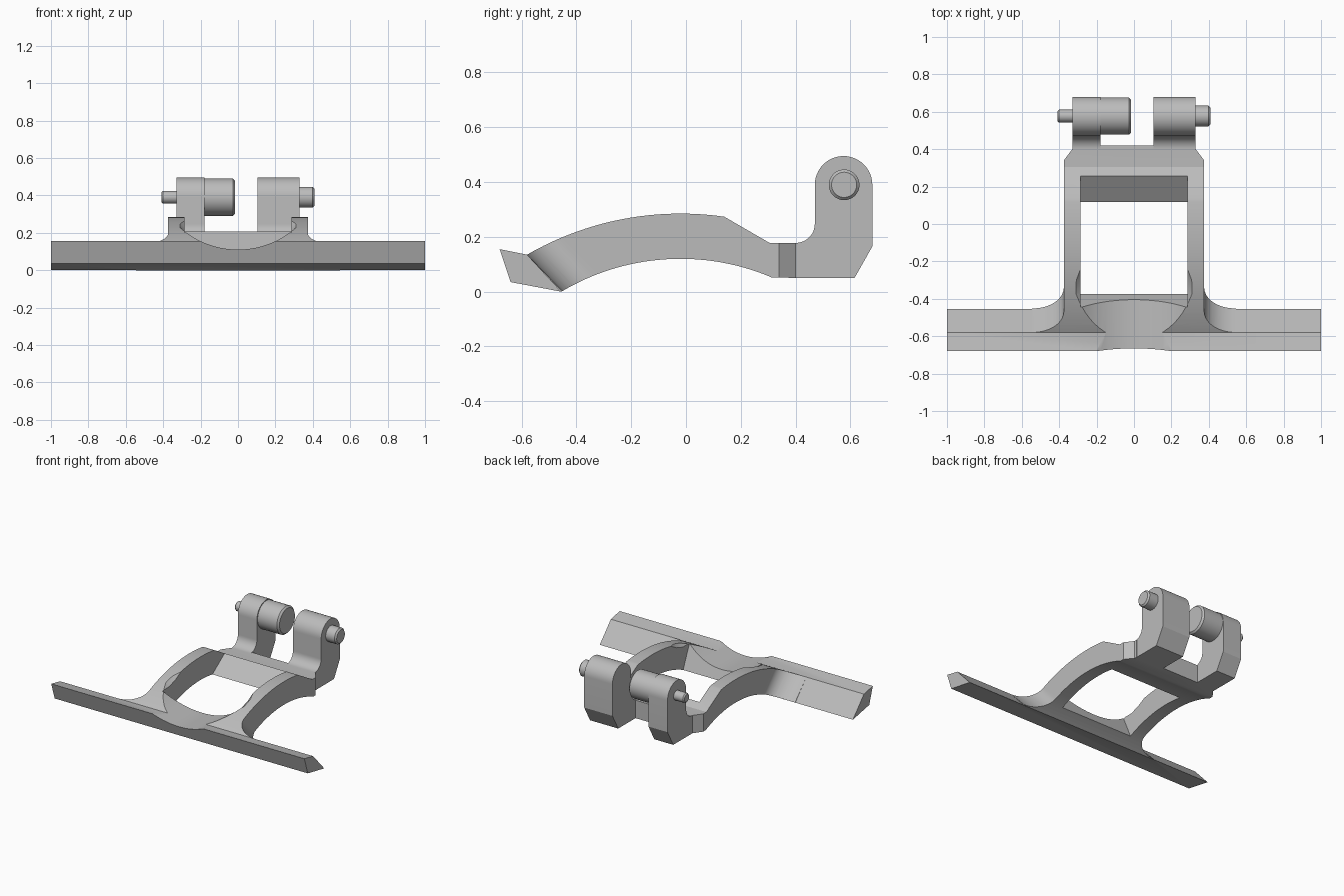
import bpy, bmesh
from math import pi, sin, cos, radians
from mathutils import Vector

if "Cube" in bpy.data.objects:
    bpy.data.objects.remove(bpy.data.objects["Cube"], do_unlink=True)

GREY = (0.5, 0.5, 0.5, 1)
metal = bpy.data.materials.new("plain grey")
metal.use_nodes = True
metal.diffuse_color = GREY
metal.node_tree.nodes["Principled BSDF"].inputs["Base Color"].default_value = GREY


def arc(cu, cv, r, start, end, n=24):
    """Points on a circle from start to end, in degrees."""
    angles = [radians(start + (end - start) * i / n) for i in range(n + 1)]
    return [(cu + r * cos(a), cv + r * sin(a)) for a in angles]


def loft(name, rings):
    """Closed solid through rings of equal point count."""
    bm = bmesh.new()
    loops = [[bm.verts.new(p) for p in ring] for ring in rings]
    for a, b in zip(loops, loops[1:]):
        for i in range(len(a)):
            j = (i + 1) % len(a)
            bm.faces.new((a[i], a[j], b[j], b[i]))
    bm.faces.new(loops[0])
    bm.faces.new(loops[-1])
    bmesh.ops.recalc_face_normals(bm, faces=bm.faces)
    mesh = bpy.data.meshes.new(name)
    bm.to_mesh(mesh)
    bm.free()
    mesh.materials.append(metal)
    ob = bpy.data.objects.new(name, mesh)
    bpy.context.collection.objects.link(ob)
    return ob


def side_prism(name, profile, x0, x1):
    return loft(name, [[(x, y, z) for y, z in profile] for x in (x0, x1)])


def plan_prism(name, outline, side, shear=0):
    rings = [[(side * x, y + shear * z, z) for x, y in outline] for z in (-0.1, 0.4)]
    return loft(name, rings)


def x_cylinder(name, r, x0, x1, bevels, y=0.577, z=0.39):
    """Round bar along x with a chamfer at either end."""
    b0, b1 = bevels
    steps = [(x0, r - b0), (x0 + b0, r), (x1 - b1, r), (x1, r - b1)]
    if not b0:
        steps = steps[1:]
    if not b1:
        steps = steps[:-1]
    return loft(name, [[(x, u, v) for u, v in arc(y, z, q, 0, 360, 48)[:-1]] for x, q in steps])


def boolean(ob, other, operation="DIFFERENCE"):
    mod = ob.modifiers.new("cut", "BOOLEAN")
    mod.operation, mod.solver, mod.object = operation, "EXACT", other
    bpy.context.view_layer.objects.active = ob
    bpy.ops.object.modifier_apply(modifier=mod.name)
    bpy.data.objects.remove(other, do_unlink=True)


# Arched frame, wide enough to include the fillets beside the blade
profile = arc(-0.02, -0.835, 1.12, 120, 81.8, 32)
profile += [(0.305, 0.178), (0.42, 0.178), (0.42, 0.05)]
profile += arc(-0.02, -0.728, 0.848, 66.9, 120.9, 32)
profile += [(-0.6, 0.08)]
frame = side_prism("arched_frame", profile, -0.545, 0.545)

# Trim the outer sides: leaning fillets in front, chamfered corners behind
for side in (1, -1):
    fillet = arc(0.545, -0.28, 0.17, 180, 270, 16)
    boolean(frame, plan_prism("fillet_cutter", fillet + [(0.8, -0.45), (0.8, 1), (0.375, 1)], side, -0.96))
    corner = [(0.375, 0.34), (0.33, 0.4), (0.33, 0.6), (0.6, 0.6), (0.6, 0.34)]
    boolean(frame, plan_prism("corner_cutter", corner, side))

# Window with sloping front and rear walls
window = [(-0.335, -0.05), (-0.105, -0.05), (0.387, 0.3), (-0.487, 0.3)]
boolean(frame, side_prism("window_cutter", window, -0.285, 0.285))

# Long blade across the front
blade = [(-0.68, 0.155), (-0.64, 0.035), (-0.455, 0), (-0.58, 0.135)]
boolean(frame, side_prism("blade", blade, -1, 1), "UNION")

# Hinge lugs
lug = arc(0.4, 0.248, 0.07, -90, 0, 12) + arc(0.575, 0.39, 0.105, 180, 0)
lug += [(0.68, 0.165), (0.615, 0.05), (0.4, 0.05)]
for x0, x1 in ((-0.33, -0.18), (0.105, 0.328)):
    boolean(frame, side_prism("hinge_lug", lug, x0, x1), "UNION")

# Shallow scoop in the middle of the blade and front bar
scoop = []
for y, r in ((-0.9, 0.467), (-0.37, 0.467), (-0.3, 0.45), (-0.23, 0.42), (-0.1, 0.37)):
    scoop.append([(x, y, z) for x, z in arc(0, 0.577, r, 0, 360, 96)[:-1]])
cutter = loft("scoop_cutter", scoop)
# Keep the scoop clear of the lugs behind it
boolean(frame, cutter)

# Roller and pins
parts = [
    frame,
    x_cylinder("hinge_roller", 0.099, -0.19, -0.015, (0, 0.012)),
    x_cylinder("right_pin", 0.034, -0.41, -0.32, (0.008, 0)),
    x_cylinder("left_pin", 0.056, 0.32, 0.408, (0, 0.01)),
]
for ob in parts:
    bpy.ops.object.select_all(action="DESELECT")
    ob.select_set(True)
    bpy.context.view_layer.objects.active = ob
    bpy.ops.object.shade_smooth_by_angle(angle=radians(25))
